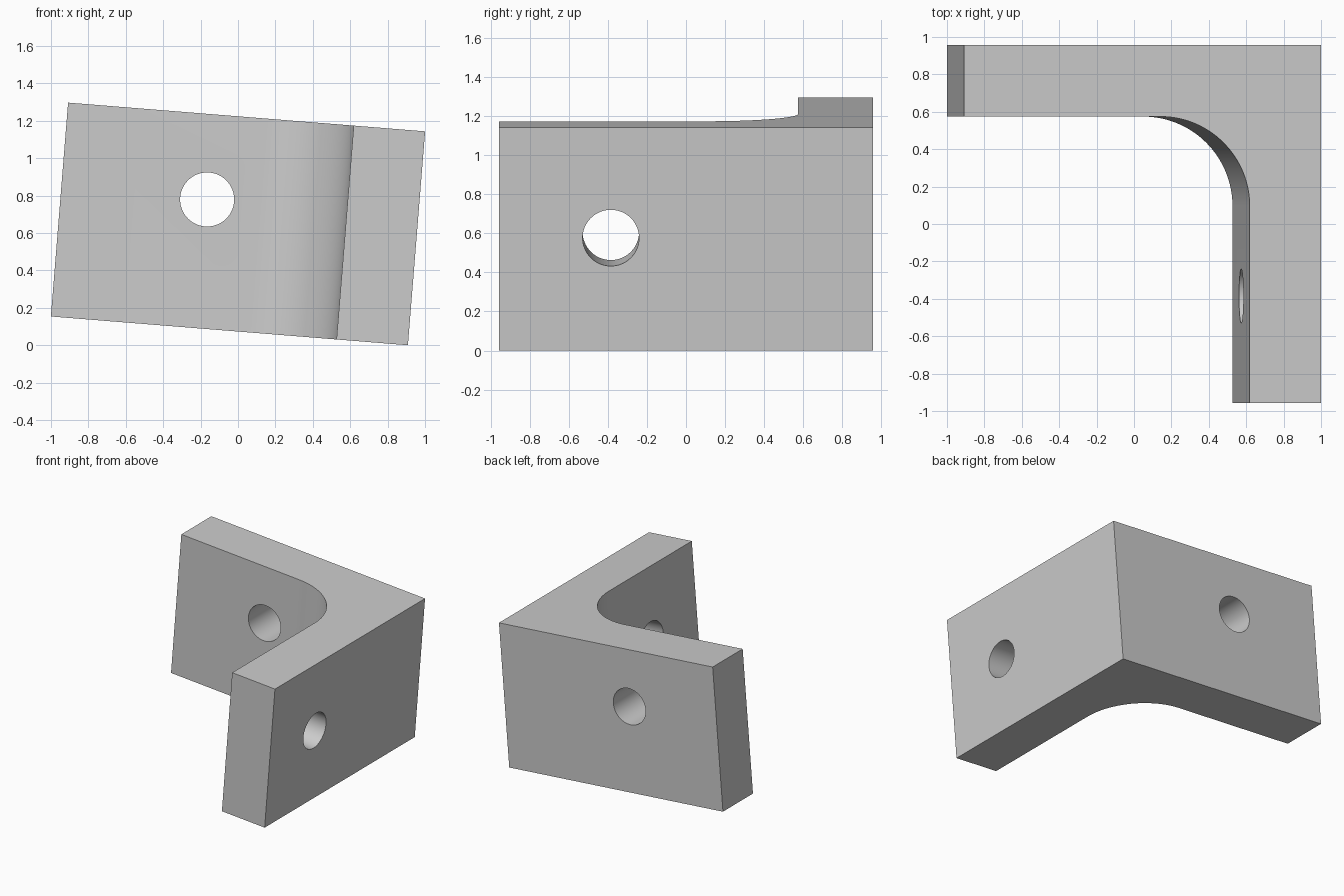
import bpy, bmesh, math
from mathutils import Matrix

if "Cube" in bpy.data.objects:
    bpy.data.objects.remove(bpy.data.objects["Cube"], do_unlink=True)

SIDE, HEIGHT, WALL, FILLET, HOLE = 1.915, 1.147, 0.383, 0.479, 0.1445
TILT = math.radians(4.6)
half, mid = SIDE / 2, HEIGHT / 2

grey = bpy.data.materials.new("plain grey")
grey.use_nodes = True
colour = (0.6, 0.6, 0.6, 1)
grey.diffuse_color = colour
grey.node_tree.nodes["Principled BSDF"].inputs["Base Color"].default_value = colour


def make_object(name, bm):
    bmesh.ops.recalc_face_normals(bm, faces=bm.faces)
    mesh = bpy.data.meshes.new(name)
    bm.to_mesh(mesh)
    bm.free()
    mesh.materials.append(grey)
    obj = bpy.data.objects.new(name, mesh)
    bpy.context.collection.objects.link(obj)
    return obj


# Corner bracket: L-shaped outline with a rounded inner corner, extruded upward
inner = half - WALL
centre = inner - FILLET
outline = [(half, -half), (half, half), (-half, half), (-half, inner)]
steps = 32
for i in range(steps + 1):
    a = math.pi / 2 * (1 - i / steps)
    outline.append((centre + FILLET * math.cos(a), centre + FILLET * math.sin(a)))
outline.append((inner, -half))

bm = bmesh.new()
base = bm.faces.new([bm.verts.new((x, y, -mid)) for x, y in outline])
top = bmesh.ops.extrude_face_region(bm, geom=[base])["geom"]
bmesh.ops.translate(bm, vec=(0, 0, HEIGHT),
                    verts=[v for v in top if isinstance(v, bmesh.types.BMVert)])
bracket = make_object("corner_bracket", bm)


# Bolt holes, one through each wall
def drill(name, location, axis):
    bm = bmesh.new()
    bmesh.ops.create_cone(bm, cap_ends=True, segments=64, radius1=HOLE,
                          radius2=HOLE, depth=WALL * 2)
    turn = Matrix.Rotation(math.pi / 2, 4, axis)
    bmesh.ops.transform(bm, matrix=Matrix.Translation(location) @ turn, verts=bm.verts)
    cutter = make_object(name, bm)
    cutter.hide_render = True
    cut = bracket.modifiers.new(name, "BOOLEAN")
    cut.operation = "DIFFERENCE"
    cut.solver = "EXACT"
    cut.object = cutter
    return cutter


wall_mid = half - WALL / 2
cutters = [drill("back_hole_cutter", (-0.175, wall_mid, 0.117), "X"),
           drill("side_hole_cutter", (wall_mid, -0.385, 0.005), "Y")]

bpy.ops.object.select_all(action="DESELECT")
bpy.context.view_layer.objects.active = bracket
bracket.select_set(True)
for modifier in list(bracket.modifiers):
    bpy.ops.object.modifier_apply(modifier=modifier.name)
for cutter in cutters:
    bpy.data.objects.remove(cutter, do_unlink=True)

# Tilt the bracket so that it rests on its lower edge
rest = (SIDE * math.sin(TILT) + HEIGHT * math.cos(TILT)) / 2
bracket.data.transform(Matrix.Translation((0, 0, rest)) @ Matrix.Rotation(TILT, 4, "Y"))
bpy.ops.object.shade_smooth_by_angle(angle=math.radians(30))
